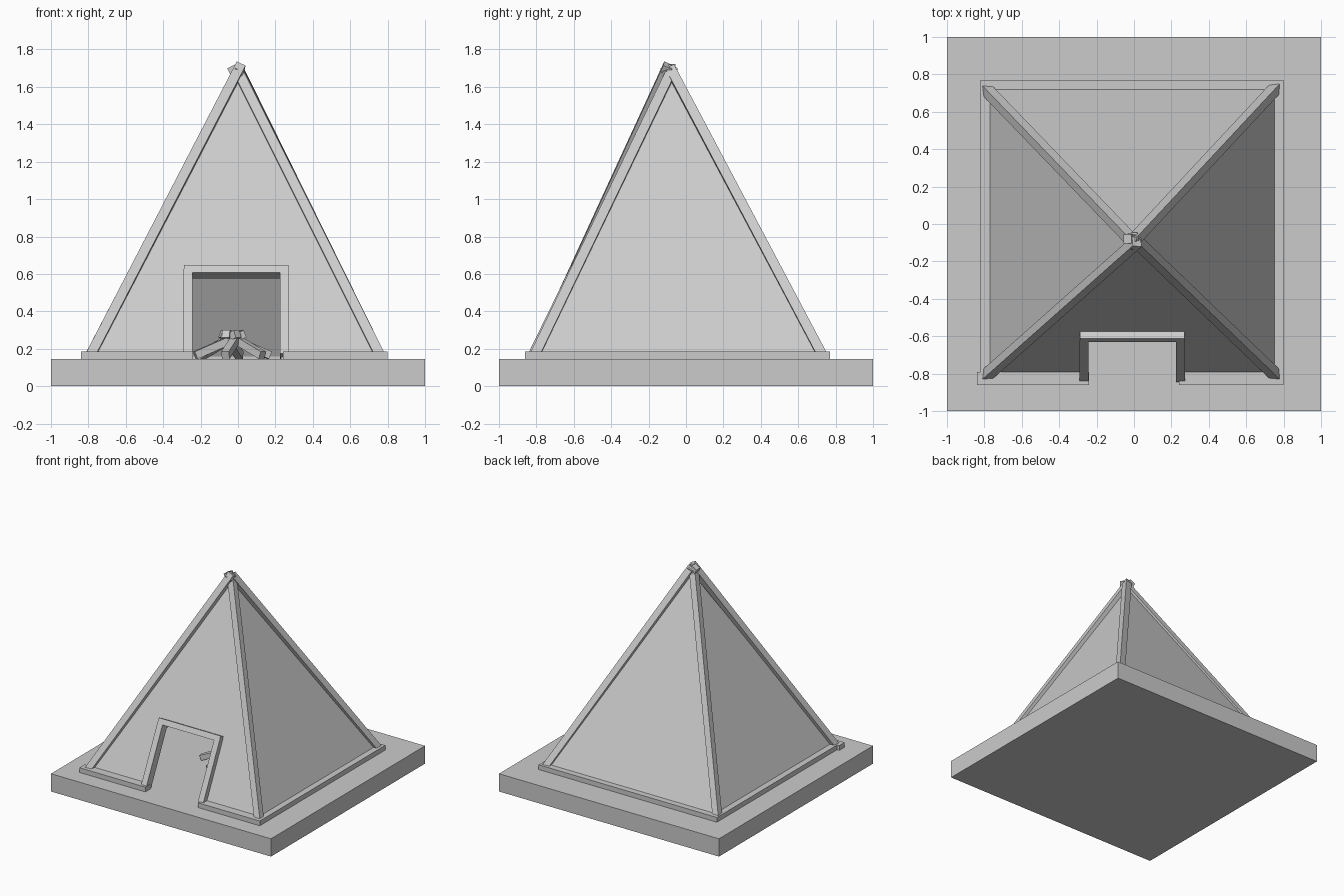
import bpy, bmesh, math
from mathutils import Vector, Matrix

if "Cube" in bpy.data.objects:
    bpy.data.objects.remove(bpy.data.objects["Cube"])


def make(name, bm):
    me = bpy.data.meshes.new(name)
    bmesh.ops.recalc_face_normals(bm, faces=bm.faces)
    bm.to_mesh(me)
    bm.free()
    ob = bpy.data.objects.new(name, me)
    bpy.context.collection.objects.link(ob)
    return ob


def box(name, lo, hi):
    lo, hi = Vector(lo), Vector(hi)
    bm = bmesh.new()
    bmesh.ops.create_cube(bm, size=1, matrix=Matrix.Translation((lo + hi) / 2)
                          @ Matrix.Diagonal((*(hi - lo), 1)))
    return make(name, bm)


def beam(name, a, b, w, d, side=(1, 0, 0), roll=0):
    # square-cut bar from a to b; w is measured along the side direction
    a, b = Vector(a), Vector(b)
    z = (b - a).normalized()
    x = Vector(side)
    x = (x - z * x.dot(z)).normalized()
    rot = Matrix((x, z.cross(x), z)).transposed().to_4x4()
    bm = bmesh.new()
    bmesh.ops.create_cube(bm, size=1, matrix=Matrix.Translation((a + b) / 2) @ rot
                          @ Matrix.Rotation(roll, 4, 'Z')
                          @ Matrix.Diagonal((w, d, (b - a).length, 1)))
    return make(name, bm)


TOP = 0.146
# ground slab
box("ground_slab", (-1, -1, 0), (1, 1, TOP))

# canvas: pyramid shell with a notch for the doorway
apex = Vector((0, -0.08, 1.65))


def on_front(x, z):
    t = (z - TOP) / (apex.z - TOP)
    return (x, -0.81 + t * (apex.y + 0.81), z)


bm = bmesh.new()
V = lambda p: bm.verts.new(p)
top = V(apex)
fl, fr = V(on_front(-0.79, TOP)), V(on_front(0.77, TOP))
bl, br = V((-0.79, 0.74, TOP)), V((0.77, 0.74, TOP))
door = [V(on_front(x, z)) for x, z in
        ((-0.25, TOP), (-0.25, 0.61), (0.23, 0.61), (0.23, TOP))]
bm.faces.new([fl, *door, fr, top])
for p, q in ((fr, br), (br, bl), (bl, fl)):
    bm.faces.new((p, q, top))
canvas = make("canvas", bm)
mod = canvas.modifiers.new("thickness", 'SOLIDIFY')
mod.thickness = 0.015
mod.offset = -1

# corner poles crossing at the peak
for name, a, b in (
        ("front_left", (-0.79, -0.81, 0.16), (0.015, -0.095, 1.715)),
        ("back_right", (0.76, 0.73, 0.16), (0.0, -0.085, 1.70)),
        ("front_right", (0.76, -0.81, 0.16), (-0.01, -0.07, 1.70)),
        ("back_left", (-0.79, 0.72, 0.16), (0.01, -0.11, 1.70))):
    out = Vector((a[0], a[1] + 0.05, 0))
    beam(name + "_pole", a, b, 0.052, 0.052, out, math.pi / 4)
# short pole end sticking out at the peak
beam("pole_tip", (0.01, -0.08, 1.62), (-0.035, -0.08, 1.71), 0.05, 0.05, (0, 1, 0))

# sill boards around the bottom edge
Z = 0.185
box("front_left_sill", (-0.84, -0.86, TOP), (-0.24, -0.79, Z))
box("front_right_sill", (0.24, -0.86, TOP), (0.80, -0.79, Z))
box("back_sill", (-0.82, 0.72, TOP), (0.80, 0.77, Z))
box("left_sill", (-0.82, -0.80, TOP), (-0.76, 0.73, Z))
box("right_sill", (0.75, -0.80, TOP), (0.80, 0.73, Z))

# doorway frame leaning with the canvas
for name, x in (("left", -0.268), ("right", 0.248)):
    beam(name + "_door_post", (x, -0.812, 0.16), (x, -0.592, 0.61), 0.048, 0.07)
beam("door_lintel", (-0.29, -0.59, 0.612), (0.27, -0.59, 0.612), 0.045, 0.07, (0, 0.44, 0.9))

# campfire logs leaning together
c = Vector((-0.03, -0.08, 0))
for i in range(6):
    t = math.tau * i / 6 + 0.25
    u = Vector((math.cos(t), math.sin(t), 0))
    s = Vector((-u.y, u.x, 0)) * 0.02
    beam(f"fire_log_{i + 1}", c + u * 0.21 + s + Vector((0, 0, 0.165)),
         c - u * 0.06 + s + Vector((0, 0, 0.28)), 0.042, 0.042, s)
